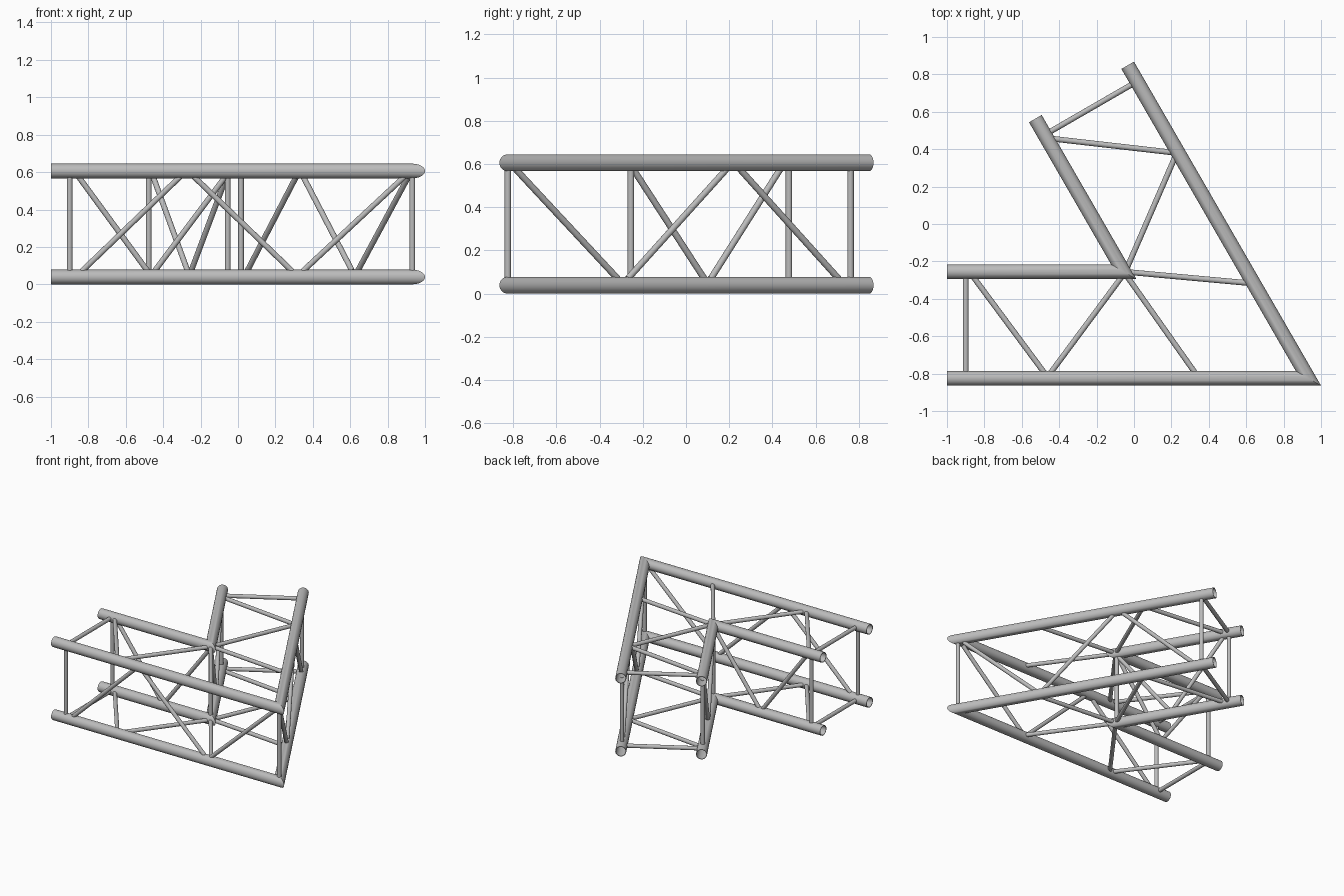
import bpy, bmesh, math
from mathutils import Vector

cube = bpy.data.objects.get("Cube")
if cube:
    bpy.data.objects.remove(cube, do_unlink=True)

metal = bpy.data.materials.new("grey metal")
metal.use_nodes = True
GREY = (0.5, 0.5, 0.5, 1)
metal.diffuse_color = GREY
metal.node_tree.nodes["Principled BSDF"].inputs["Base Color"].default_value = GREY

R, WALL, BRACE_R, SIDES = 0.039, 0.004, 0.015, 24
LOW, HIGH = R, 0.606
LEGS = {"left_leg": Vector((-1, 0, 0)),
        "rear_leg": Vector((-0.5, math.sqrt(3) / 2, 0))}
CORNER = {"outer": Vector((0.9325, -0.825, 0)),
          "inner": Vector((-0.055, -0.255, 0))}
LENGTH = {"outer": 1.9325, "inner": 0.945}
UP = Vector((0, 0, 1))


def finish(name, bm):
    bmesh.ops.recalc_face_normals(bm, faces=bm.faces)
    mesh = bpy.data.meshes.new(name)
    bm.to_mesh(mesh)
    bm.free()
    mesh.materials.append(metal)
    obj = bpy.data.objects.new(name, mesh)
    bpy.context.collection.objects.link(obj)
    bpy.ops.object.select_all(action="DESELECT")
    obj.select_set(True)
    bpy.context.view_layer.objects.active = obj
    bpy.ops.object.shade_smooth_by_angle(angle=math.radians(35))
    return obj


def ring(bm, centre, u, v, radius):
    angles = [2 * math.pi * i / SIDES for i in range(SIDES)]
    return [bm.verts.new(centre + (u * math.cos(a) + v * math.sin(a)) * radius) for a in angles]


def bridge(bm, a, b):
    for i in range(SIDES):
        j = (i + 1) % SIDES
        bm.faces.new((a[i], a[j], b[j], b[i]))


def chord(name, corner, length):
    """Hollow pipe bent at a sharp mitred corner."""
    d1, d2 = LEGS.values()
    s1, s2 = UP.cross(d1), -UP.cross(d2)
    # the mitre stretches the section along the bisector
    mitre = -(d1 + d2).normalized() / math.sin(math.radians(30))
    if mitre.dot(s1) < 0:
        mitre = -mitre
    bm = bmesh.new()
    walls = []
    for radius in (R, R - WALL):
        rings = [ring(bm, corner + d1 * length, s1, UP, radius),
                 ring(bm, corner, mitre, UP, radius),
                 ring(bm, corner + d2 * length, s2, UP, radius)]
        bridge(bm, rings[0], rings[1])
        bridge(bm, rings[1], rings[2])
        walls.append(rings)
    for end in (0, 2):
        bridge(bm, walls[0][end], walls[1][end])
    finish(name, bm)


def brace(name, a, b):
    """Thin rod between two chord axes, trimmed to end just inside the pipes."""
    a, b = a.lerp(b, 0.055), b.lerp(a, 0.055)
    axis = (b - a).normalized()
    side = axis.orthogonal().normalized()
    other = axis.cross(side)
    bm = bmesh.new()
    start, end = ring(bm, a, side, other, BRACE_R), ring(bm, b, side, other, BRACE_R)
    bridge(bm, start, end)
    bm.faces.new(start)
    bm.faces.new(end)
    finish(name, bm)


def node(leg, row, dist, z):
    return CORNER[row] + LEGS[leg] * dist + UP * z


# Main pipes
for row in CORNER:
    for level, z in (("lower", LOW), ("upper", HIGH)):
        chord(f"{level}_{row}_pipe", CORNER[row] + UP * z, LENGTH[row])
    brace(f"{row}_corner_post", CORNER[row] + UP * LOW, CORNER[row] + UP * HIGH)

# Flat bracing: distance along outer pipe, distance along inner pipe
FLAT = [(1.8325, 0.845), (1.39, 0.825), (1.4, -0.01), (0.585, 0)]
# Side bracing: distance at lower pipe, distance at upper pipe
SIDE = {"outer": [(1.8325, 1.8325), (1.8, 1.21), (0.61, 1.2), (0.62, 0.01)],
        "inner": [(0.845, 0.845), (0.405, 0.82), (0.415, -0.01)]}

for leg in LEGS:
    for level, z in (("lower", LOW), ("upper", HIGH)):
        for i, (o, n) in enumerate(FLAT):
            brace(f"{leg}_{level}_brace_{i + 1}", node(leg, "outer", o, z), node(leg, "inner", n, z))
    for row, pairs in SIDE.items():
        for i, (lo, hi) in enumerate(pairs):
            brace(f"{leg}_{row}_side_brace_{i + 1}", node(leg, row, lo, LOW), node(leg, row, hi, HIGH))
